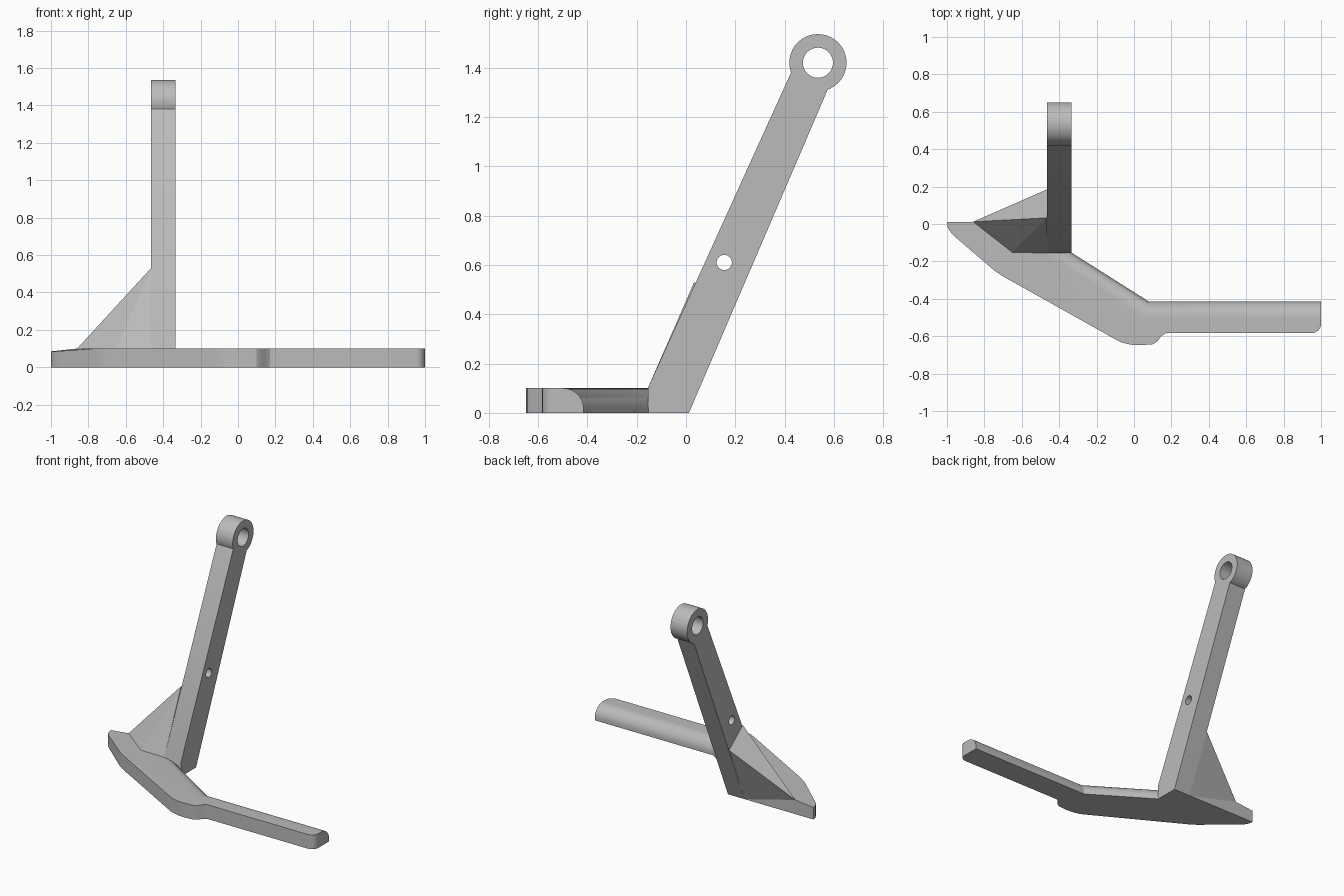
import bpy, bmesh, math
from mathutils import Vector

cube = bpy.data.objects.get("Cube")
if cube:
    bpy.data.objects.remove(cube, do_unlink=True)

metal = bpy.data.materials.new("plain_grey")
metal.use_nodes = True
GREY = (0.5, 0.5, 0.5, 1)
metal.diffuse_color = GREY
metal.node_tree.nodes["Principled BSDF"].inputs["Base Color"].default_value = GREY


def finish(bm, name):
    """Turn a bmesh into a named, coloured object."""
    bmesh.ops.recalc_face_normals(bm, faces=bm.faces)
    mesh = bpy.data.meshes.new(name)
    bm.to_mesh(mesh)
    bm.free()
    mesh.materials.append(metal)
    obj = bpy.data.objects.new(name, mesh)
    bpy.context.collection.objects.link(obj)
    return obj


def prism(points, sweep):
    """Extrude a flat loop of 3D points along a vector."""
    bm = bmesh.new()
    face = bm.faces.new([bm.verts.new(p) for p in points])
    out = bmesh.ops.extrude_face_region(bm, geom=[face], use_keep_orig=True)
    verts = [v for v in out["geom"] if isinstance(v, bmesh.types.BMVert)]
    bmesh.ops.translate(bm, verts=verts, vec=sweep)
    bmesh.ops.recalc_face_normals(bm, faces=bm.faces)
    return bm


def arc(cx, cy, r, start, end, steps):
    angles = [math.radians(start + (end - start) * i / steps) for i in range(steps + 1)]
    return [(cx + r * math.cos(a), cy + r * math.sin(a)) for a in angles]


def smooth(obj):
    bpy.ops.object.select_all(action='DESELECT')
    obj.select_set(True)
    bpy.context.view_layer.objects.active = obj
    bpy.ops.object.shade_smooth_by_angle(angle=math.radians(25))


H = 0.1                      # foot thickness
BACK = 0.012                 # rear wall of the foot
X0, X1 = -0.465, -0.335      # sides of the arm

# Foot: bent bar with a pointed tip
outline = [(-1, BACK), (-0.995, -0.02), (-0.98, -0.045), (-0.955, -0.07),
           (-0.745, -0.25), (-0.7, -0.28), (-0.12, -0.605), (-0.07, -0.632),
           (-0.02, -0.645), (0.03, -0.648), (0.1, -0.643), (0.125, -0.628),
           (0.145, -0.6), (0.17, -0.583)]
outline += arc(0.95, -0.533, 0.05, -90, 0, 8)
outline += [(1, -0.415), (0.08, -0.415), (-0.595, BACK)]
bm = prism([(x, y, 0) for x, y in outline], (0, 0, H))

# Rounded upper rear edge of the bar
ends = [Vector((x, y, H)) for x, y in outline[-3:]]
round_edges = [e for e in bm.edges
               if all(min((v.co - p).length for p in ends) < 1e-4 for v in e.verts)]
bmesh.ops.bevel(bm, geom=round_edges, offset=0.083, segments=10, profile=0.5,
                affect='EDGES', clamp_overlap=False)

# Shallow slope on the tip
fold = Vector((-0.86, BACK, 0))
across = Vector((-0.26, -0.1, 0)).normalized()
bmesh.ops.bisect_plane(bm, geom=bm.verts[:] + bm.edges[:] + bm.faces[:],
                       plane_co=fold, plane_no=across)
for v in bm.verts:
    depth = (v.co - fold).dot(across)
    if depth > 1e-4 and v.co.z > H / 2:
        v.co.z -= 0.115 * depth
smooth(finish(bm, "foot"))

# Heel: block that joins the foot to the arm
heel = [(X1, -0.155), (X1, BACK), (-0.84, BACK), (-0.65, -0.152)]
finish(prism([(x, y, 0) for x, y in heel], (0, 0, H)), "heel")

# Arm: leaning bar ending in a round eye
EYE = (0.535, 1.42)
PIN = (0.155, 0.61)
profile = [(-0.155, H), (-0.155, 0), (0.012, 0)]
profile += arc(*EYE, 0.116, -70, 200, 48)
arm = finish(prism([(X0, y, z) for y, z in profile], (X1 - X0, 0, 0)), "arm")


# Bores through the arm
def bore(name, centre, radius, sides):
    loop = arc(*centre, radius, 0, 360, sides)[:-1]
    cutter = finish(prism([(X0 - 0.1, y, z) for y, z in loop], (0.35, 0, 0)), name)
    cutter.hide_render = True
    cut = arm.modifiers.new(name, 'BOOLEAN')
    cut.operation, cut.solver, cut.object = 'DIFFERENCE', 'EXACT', cutter
    bpy.context.view_layer.objects.active = arm
    bpy.ops.object.modifier_apply(modifier=cut.name)
    bpy.data.objects.remove(cutter, do_unlink=True)


bore("eye_bore", EYE, 0.061, 48)
bore("pin_bore", PIN, 0.031, 32)
smooth(arm)

# Gusset: faceted brace between the foot and the arm
bm = bmesh.new()
for p in [(X0, 0.033, 0.53), (X0, 0.185, 0.41), (-0.86, BACK, H),
          (-0.65, -0.152, H), (X0, -0.155, H), (X0, BACK, 0)]:
    bm.verts.new(p)
bmesh.ops.convex_hull(bm, input=bm.verts)
finish(bm, "gusset")
